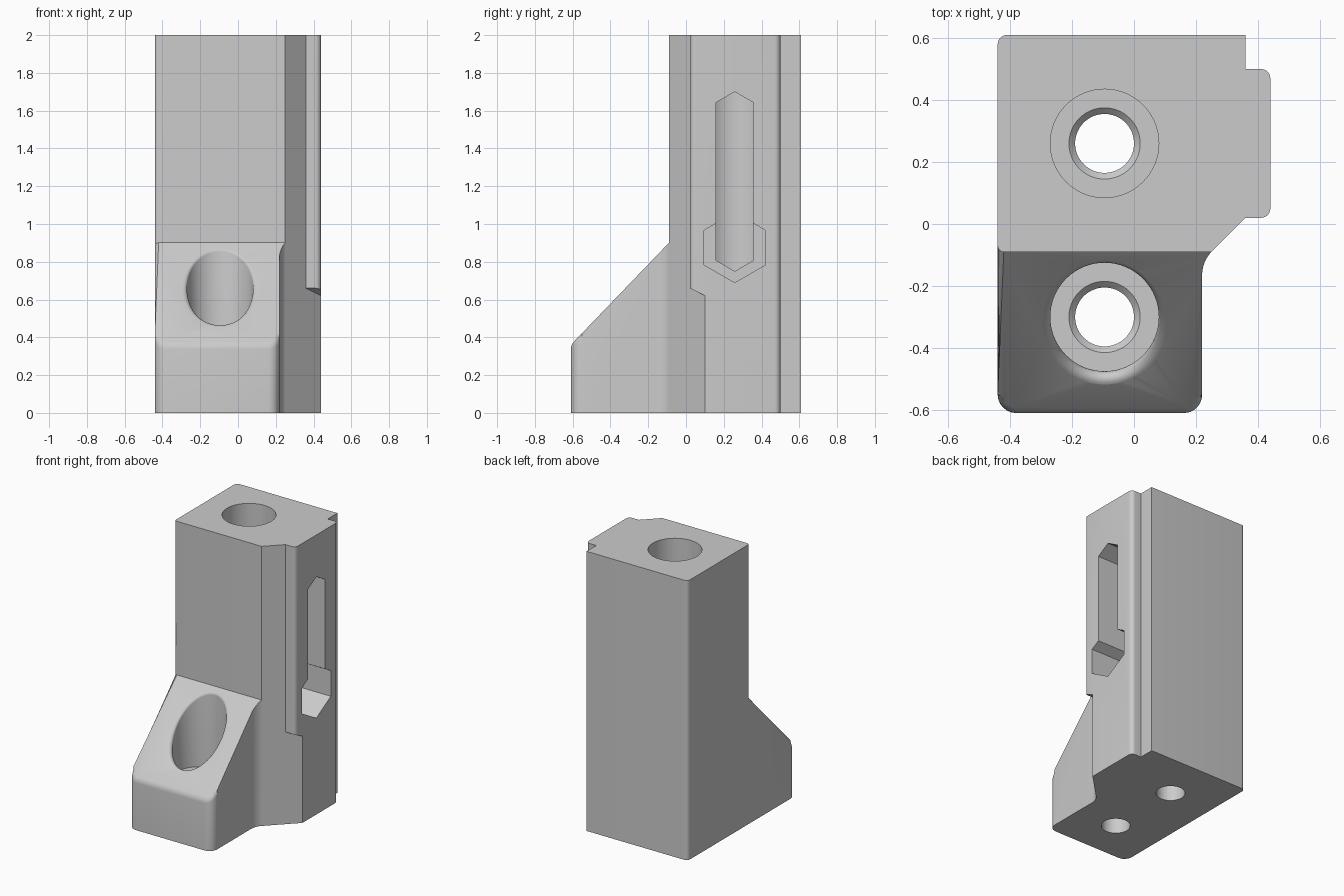
import bpy, bmesh
from math import pi, sin, cos, atan2, sqrt
from mathutils import Vector

cube = bpy.data.objects.get("Cube")
if cube:
    bpy.data.objects.remove(cube, do_unlink=True)

grey = bpy.data.materials.new("plain grey")
grey.use_nodes = True
colour = (0.6, 0.6, 0.6, 1)
grey.diffuse_color = colour
grey.node_tree.nodes["Principled BSDF"].inputs["Base Color"].default_value = colour


def rounded(corners, steps=6):
    """Outline from (x, y, radius) corners, rounded with conic arcs."""
    out = []
    for i, (x, y, r) in enumerate(corners):
        p = Vector((x, y))
        if not r:
            out.append(p)
            continue
        prev = Vector(corners[i - 1][:2])
        nxt = Vector(corners[(i + 1) % len(corners)][:2])
        a = p + (prev - p).normalized() * r
        b = p + (nxt - p).normalized() * r
        w = sqrt(0.5)
        for k in range(steps + 1):
            t = k / steps
            wa, wp, wb = (1 - t) ** 2, 2 * w * t * (1 - t), t * t
            out.append((a * wa + p * wp + b * wb) / (wa + wp + wb))
    return out


def loft(name, rings, edge_round=None):
    """Closed solid through rings of matching points."""
    bm = bmesh.new()
    loops = [[bm.verts.new(p) for p in ring] for ring in rings]
    n = len(loops[0])
    for lo, hi in zip(loops, loops[1:]):
        for i in range(n):
            j = (i + 1) % n
            bm.faces.new((lo[i], lo[j], hi[j], hi[i]))
    bm.faces.new(loops[0][::-1])
    top = bm.faces.new(loops[-1])
    if edge_round:
        back = max(v.co.y for v in top.verts)
        edges = [e for e in top.edges if min(v.co.y for v in e.verts) < back - 0.001]
        bmesh.ops.bevel(bm, geom=edges, offset=edge_round, segments=4,
                        profile=0.5, affect='EDGES', clamp_overlap=True)
    bmesh.ops.recalc_face_normals(bm, faces=bm.faces)
    mesh = bpy.data.meshes.new(name)
    bm.to_mesh(mesh)
    bm.free()
    mesh.materials.append(grey)
    obj = bpy.data.objects.new(name, mesh)
    bpy.context.collection.objects.link(obj)
    return obj


def prism(name, outline, z0, top, edge_round=None):
    return loft(name, [[(p[0], p[1], z0) for p in outline],
                       [(p[0], p[1], top(p[1])) for p in outline]], edge_round)


def combine(target, other, operation):
    bpy.context.view_layer.objects.active = target
    mod = target.modifiers.new("combine", 'BOOLEAN')
    mod.operation, mod.solver, mod.object = operation, 'EXACT', other
    bpy.ops.object.modifier_apply(modifier=mod.name)
    bpy.data.objects.remove(other, do_unlink=True)


SLOPE = 1.04
BORE_X, BORE_R, SEAT = -0.095, 0.175, 0.33


def slope(y):
    return 0.36 + SLOPE * (y + 0.61)


# Column with side rib and rear notch
body = prism("bracket_body", rounded([
    (-0.44, 0.61, 0.03), (-0.44, -0.09, 0.02), (0.25, -0.09, 0), (0.36, 0.02, 0),
    (0.44, 0.02, 0.03), (0.44, 0.5, 0.03), (0.36, 0.5, 0), (0.36, 0.61, 0)]),
    0, lambda y: 2)

# Rib is trimmed to the diagonal near the bottom
combine(body, prism("rib_trim", [(0.33, -0.01), (0.5, -0.01), (0.5, 0.16)],
                    -0.1, lambda y: 0.62 + 0.5 * (0.1 - y)), 'DIFFERENCE')

# Sloped foot with softened upper edges
combine(body, prism("foot", rounded([
    (-0.44, -0.04, 0), (-0.44, -0.61, 0.06), (0.22, -0.61, 0.06),
    (0.22, -0.12, 0.04), (0.30, -0.04, 0)]), 0, slope, 0.022), 'UNION')


def bore(name, y, flare):
    """Stepped screw hole; flare adds a rounded lip on the slope."""
    angles = [2 * pi * i / 64 for i in range(64)]

    def ring(r, z):
        return [(BORE_X + r * cos(a), y + r * sin(a), z) for a in angles]
    rings = [ring(0.095, -0.1), ring(0.095, SEAT - 0.02), ring(0.115, SEAT), ring(BORE_R, SEAT)]
    if flare:
        for k in range(7):
            pts = []
            for a in angles:
                g = SLOPE * sin(a)
                end = atan2(1, -g)
                phi = pi + (end - pi) * k / 6
                rho = BORE_R + flare * (1 + cos(phi))
                z = slope(y + BORE_R * sin(a)) + flare * (g - sqrt(1 + g * g) + sin(phi))
                pts.append((BORE_X + rho * cos(a), y + rho * sin(a), z))
            rings.append(pts)
        rings.append([(p[0], p[1], 1.2) for p in rings[-1]])
    else:
        rings.append(ring(BORE_R, 2.1))
    return loft(name, rings)


combine(body, bore("rear_bore", 0.26, 0), 'DIFFERENCE')
combine(body, bore("front_bore", -0.3, 0.025), 'DIFFERENCE')


def hex_pocket(name, half, z0, z1, depth_x):
    """Six-sided pocket entering from the rib side."""
    h = half / sqrt(3)
    shape = [(0, z0), (half, z0 + h), (half, z1 - h), (0, z1), (-half, z1 - h), (-half, z0 + h)]
    return loft(name, [[(x, 0.258 + y, z) for y, z in shape] for x in (depth_x, 0.5)])


# Long slot into the rear bore, and the nut pocket at its foot
combine(body, hex_pocket("slot", 0.098, 0.75, 1.7, BORE_X), 'DIFFERENCE')
combine(body, hex_pocket("nut_pocket", 0.162, 0.69, 1.06, 0.2), 'DIFFERENCE')

bpy.ops.object.select_all(action='DESELECT')
body.select_set(True)
bpy.context.view_layer.objects.active = body
bpy.ops.object.shade_smooth_by_angle(angle=pi / 6)
